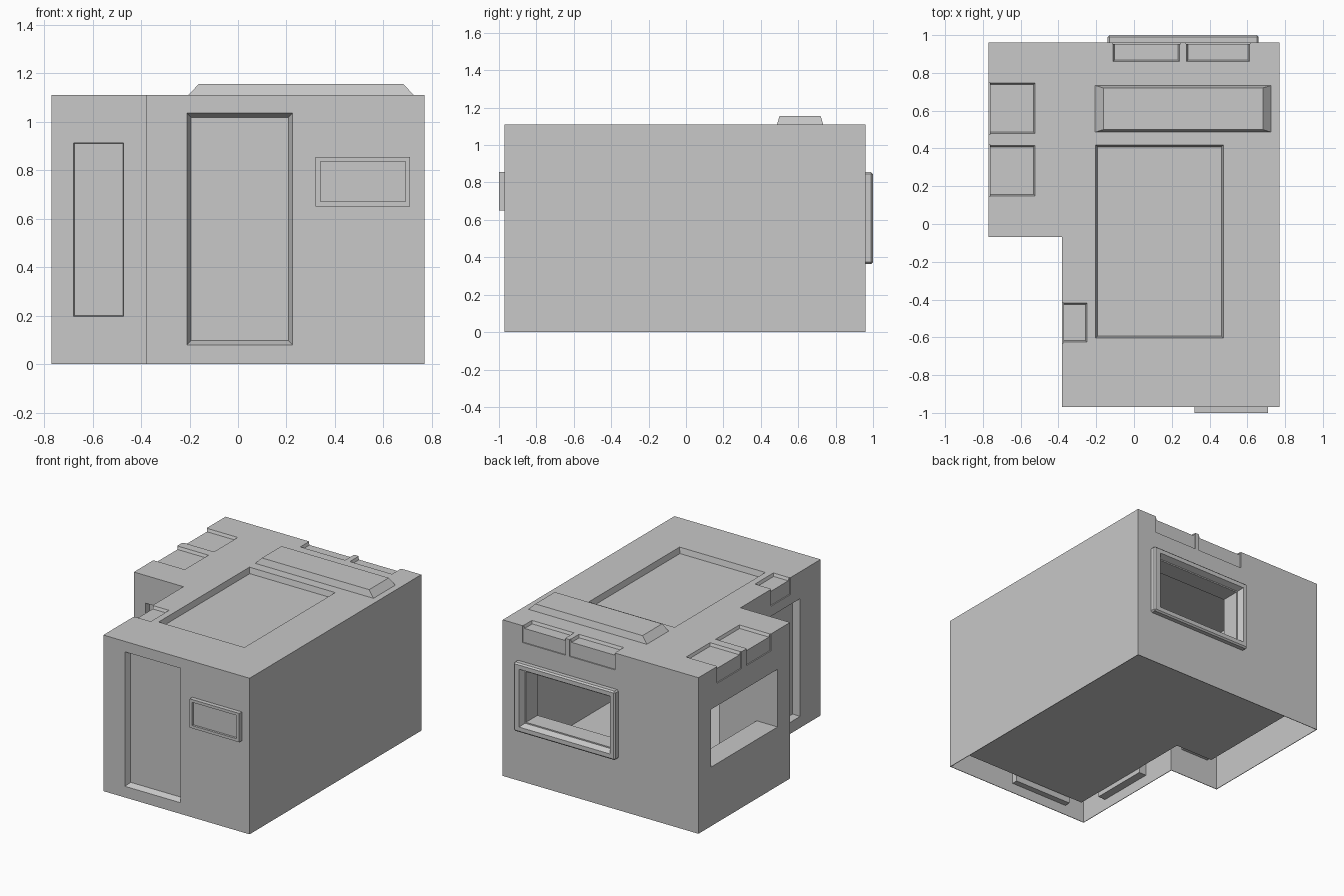
import bpy, bmesh

if "Cube" in bpy.data.objects:
    bpy.data.objects.remove(bpy.data.objects["Cube"])

grey = bpy.data.materials.new("plain_grey")
grey.use_nodes = True
tone = (0.58, 0.58, 0.58, 1)
grey.diffuse_color = tone
grey.node_tree.nodes["Principled BSDF"].inputs["Base Color"].default_value = tone


def finish(name, bm):
    bmesh.ops.recalc_face_normals(bm, faces=bm.faces)
    mesh = bpy.data.meshes.new(name)
    bm.to_mesh(mesh)
    bm.free()
    mesh.materials.append(grey)
    obj = bpy.data.objects.new(name, mesh)
    bpy.context.collection.objects.link(obj)
    return obj


def block(name, x, y, z, axis=0, end=0, inset=0):
    """Box from ranges; the face at one end of an axis can be shrunk."""
    bm = bmesh.new()
    bmesh.ops.create_cube(bm, size=2)
    for v in bm.verts:
        shrink = inset if v.co[axis] * end > 0 else 0
        for i, (lo, hi) in enumerate((x, y, z)):
            s = shrink if i != axis else 0
            v.co[i] = hi - s if v.co[i] > 0 else lo + s
    return finish(name, bm)


def ell(name, xs, ys, bottom, top, grow=0):
    """L-shaped plan from outer, notch and far lines, extruded upward."""
    x0, xn, x1 = xs[0] - grow, xs[1] - grow, xs[2] + grow
    y0, yn, y1 = ys[0] - grow, ys[1] - grow, ys[2] + grow
    plan = [(x0, y1), (x1, y1), (x1, y0), (xn, y0), (xn, yn), (x0, yn)]
    bm = bmesh.new()
    face = bm.faces.new([bm.verts.new((px, py, bottom)) for px, py in plan])
    grown = bmesh.ops.extrude_face_region(bm, geom=[face])["geom"]
    bmesh.ops.translate(bm, vec=(0, 0, top - bottom),
                        verts=[g for g in grown if isinstance(g, bmesh.types.BMVert)])
    return finish(name, bm)


def apply(target, mod):
    with bpy.context.temp_override(object=target, active_object=target):
        bpy.ops.object.modifier_apply(modifier=mod.name)


def cut(target, cutter):
    cutter.hide_render = True
    mod = target.modifiers.new("cut", "BOOLEAN")
    mod.operation, mod.solver, mod.object = "DIFFERENCE", "EXACT", cutter
    apply(target, mod)
    bpy.data.objects.remove(cutter)


# Main building with a hollow room
outer = (-.77, -.38, .77), (-.97, -.07, .96)
inner = (-.605, -.31, .71), (-.91, .07, .83)
body = ell("building_body", *outer, 0, 1.11)
cut(body, ell("room_cutter", *inner, .112, 1.03))

# Underside is open between the outer skin and the room floor
skirt = ell("skirt_cutter", *outer, -.1, .35, -.004)
cut(skirt, ell("room_keep", *inner, .106, 1, .006))
cut(skirt, block("door_keep", (-.22, .235), (-1.1, -.924), (.07, .4)))
cut(skirt, block("side_keep", (-.5, -.318), (-.745, -.325), (.075, .4)))
cut(skirt, block("panel_keep", (-.685, -.465), (-.2, -.024), (.19, .4)))
cut(body, skirt)

# Door, tall panels and roof panel, all recessed
cut(body, block("door_cutter", (-.215, .23), (-.98, -.93), (.075, 1.04), 1, 1, .022))
cut(body, block("panel_cutter", (-.68, -.47), (-.1, -.03), (.195, .915), 1, 1, .005))
cut(body, block("side_cutter", (-.4, -.325), (-.74, -.33), (.08, .92), 0, 1, .005))
cut(body, block("roof_cutter", (-.205, .475), (-.605, .42), (1.07, 1.12), 2, -1, .012))

# Window openings through the walls
cut(body, block("side_window_cutter", (-.8, -.59), (.0705, .82), (.42, .83)))
cut(body, block("back_window_cutter", (-.077, .587), (.81, 1.1), (.43, .79)))

# Shallow slots that wrap over the roof edges
for y in ((.145, .42), (.475, .75)):
    cut(body, block("slot_top", (-.8, -.52), y, (1.09, 1.12), 2, -1, .012))
    cut(body, block("slot_side", (-.8, -.762), y, (.99, 1.2)))
for x in ((-.115, .245), (.275, .615)):
    cut(body, block("slot_top", x, (.855, 1), (1.09, 1.12), 2, -1, .012))
    cut(body, block("slot_side", x, (.952, 1.1), (.99, 1.2)))
cut(body, block("slot_top", (-.42, -.245), (-.63, -.415), (1.09, 1.12), 2, -1, .012))
cut(body, block("slot_side", (-.4, -.372), (-.63, -.415), (.99, 1.2)))

# Raised roof housing with sloped ends
housing = block("roof_housing", (-.21, .73), (.485, .735), (1.105, 1.155), 2, 1, .015)
for v in housing.data.vertices:
    if v.co.z > 1.12:
        v.co.x += -.033 if v.co.x > 0 else .033

# Back window frame with softened edges and a tapered opening
frame = block("back_window_frame", (-.14, .66), (.945, 1), (.365, .855))
soften = frame.modifiers.new("soften", "BEVEL")
soften.width, soften.segments = .01, 1
apply(frame, soften)
cut(frame, block("frame_cutter", (-.107, .617), (.94, 1.01), (.4, .82), 1, -1, .03))

# Front plaque with recessed face
plaque = block("front_plaque", (.32, .71), (-1, -.965), (.65, .855))
cut(plaque, block("plaque_cutter", (.34, .69), (-1.02, -.985), (.67, .835)))
